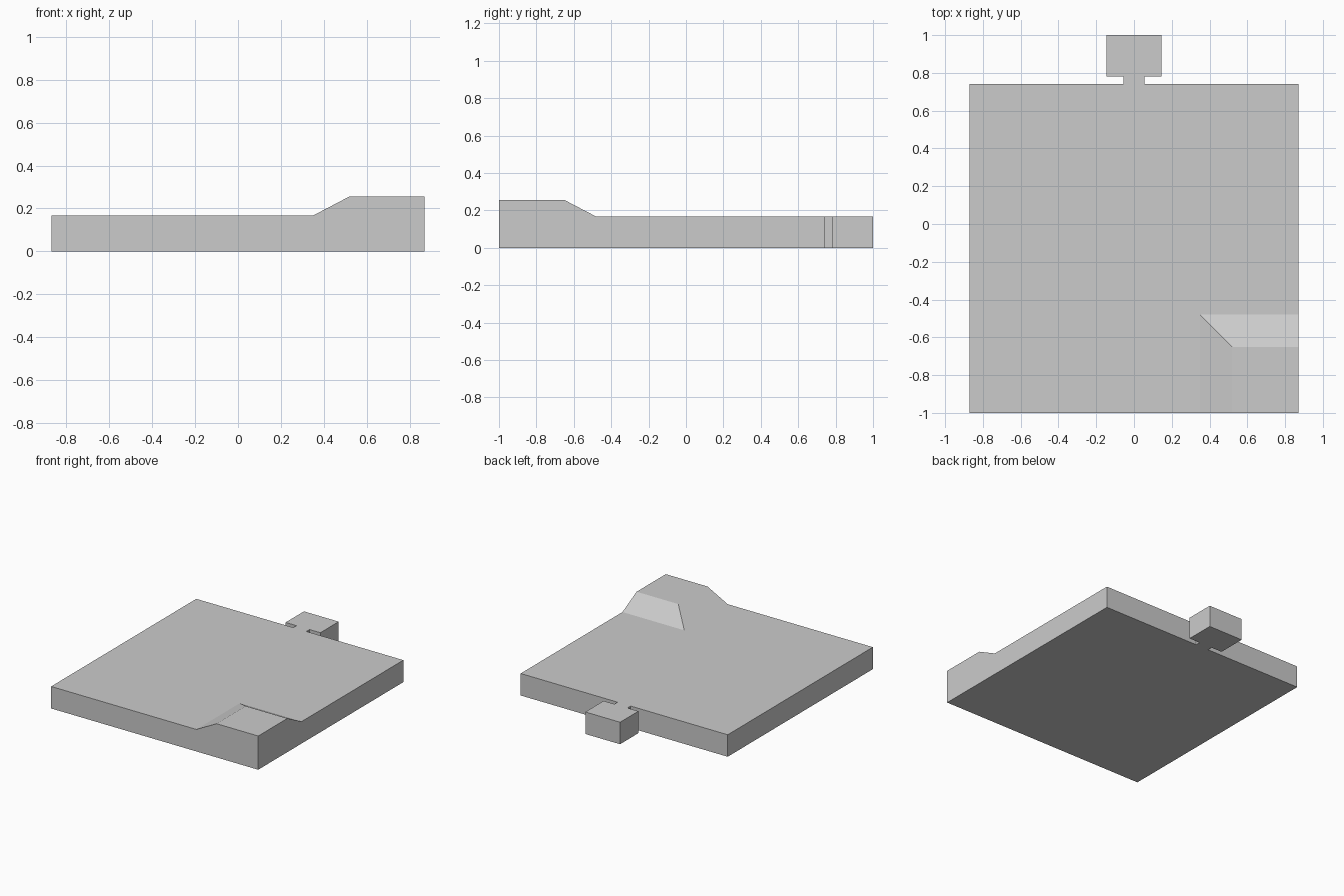
import bpy
import bmesh

if "Cube" in bpy.data.objects:
    bpy.data.objects.remove(bpy.data.objects["Cube"])

H, T = 0.167, 0.256           # plate height, raised corner height
W, F, B = 0.87, -1.0, 0.742   # half width, front edge, back edge
X0, X1 = 0.35, 0.52           # ramp start and end in x
Y0, Y1 = -0.48, -0.65         # ramp start and end in y

# Upper rim: front edge with raised corner, then right side
rim = [(-W, F, H), (X0, F, H), (X1, F, T), (W, F, T), (W, Y1, T), (W, Y0, H), (W, B, H)]
# Back connector tab, right half mirrored to the left
tab = [(0.055, B), (0.055, 0.78), (0.146, 0.78), (0.146, 1.0)]
rim += [(x, y, H) for x, y in tab] + [(-x, y, H) for x, y in reversed(tab)]
rim.append((-W, B, H))

bm = bmesh.new()
top = [bm.verts.new(p) for p in rim]
bottom = [bm.verts.new((x, y, 0)) for x, y, z in rim]
low = bm.verts.new((X0, Y0, H))
high = bm.verts.new((X1, Y1, T))

# Side walls and underside
n = len(rim)
for i in range(n):
    j = (i + 1) % n
    bm.faces.new((bottom[i], bottom[j], top[j], top[i]))
bm.faces.new(bottom[::-1])

# Main flat top, two ramps, raised corner top
bm.faces.new(top[:2] + [low] + top[5:])
bm.faces.new((top[1], top[2], high, low))
bm.faces.new((high, top[4], top[5], low))
bm.faces.new((top[2], top[3], top[4], high))
bmesh.ops.recalc_face_normals(bm, faces=bm.faces)

mesh = bpy.data.meshes.new("tile_plate")
bm.to_mesh(mesh)
bm.free()
bpy.context.collection.objects.link(bpy.data.objects.new("tile_plate", mesh))
